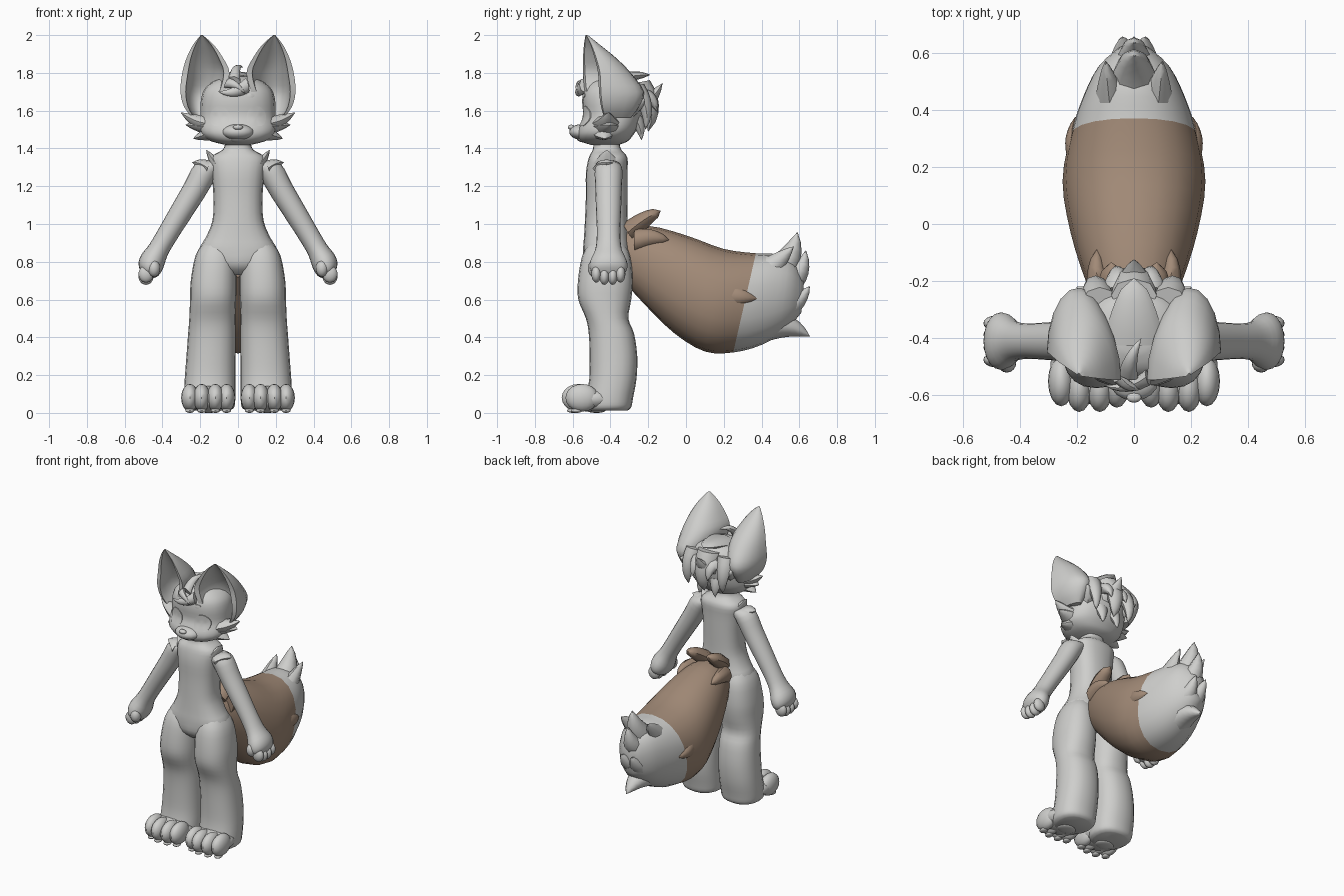
import bpy, bmesh, math
from mathutils import Vector
from mathutils.bvhtree import BVHTree


def material(name, col):
    m = bpy.data.materials.new(name)
    m.diffuse_color = (*col, 1)
    return m


GREY = material("light_grey_fur", (0.62, 0.62, 0.605))
BROWN = material("brown_fur", (0.36, 0.255, 0.185))


def finish(name, bm, mats, mirror=False, angle=40):
    bmesh.ops.recalc_face_normals(bm, faces=bm.faces)
    me = bpy.data.meshes.new(name)
    bm.to_mesh(me)
    bm.free()
    ob = bpy.data.objects.new(name, me)
    bpy.context.collection.objects.link(ob)
    for m in mats:
        me.materials.append(m)
    if mirror:
        ob.modifiers.new("mirror", 'MIRROR')
    bpy.ops.object.select_all(action='DESELECT')
    ob.select_set(True)
    bpy.context.view_layer.objects.active = ob
    bpy.ops.object.shade_smooth_by_angle(angle=math.radians(angle))
    return ob


def smooth_rows(rows, n=3):
    """Catmull-Rom interpolation between rows of section values."""
    out = []
    for i in range(len(rows) - 1):
        p = [rows[max(i - 1, 0)], rows[i], rows[i + 1], rows[min(i + 2, len(rows) - 1)]]
        for k in range(n):
            t = k / n
            out.append([0.5 * (2 * b + (c - a) * t + (2 * a - 5 * b + 4 * c - d) * t * t
                               + (3 * b - a - 3 * c + d) * t ** 3) for a, b, c, d in zip(*p)])
    return out + [list(rows[-1])]


def skin(rings):
    """Bridge closed rings of points and cap both ends."""
    bm = bmesh.new()
    vs = [[bm.verts.new(p) for p in r] for r in rings]
    n = len(vs[0])
    for a, b in zip(vs, vs[1:]):
        for j in range(n):
            bm.faces.new((a[j], a[(j + 1) % n], b[(j + 1) % n], b[j]))
    bm.faces.new(vs[0])
    bm.faces.new(vs[-1])
    return bm


def oval(c, u, v, n=20, e=2.0):
    pts = []
    for i in range(n):
        a = 2 * math.pi * i / n
        ca, sa = math.cos(a), math.sin(a)
        pts.append(Vector(c) + Vector(u) * math.copysign(abs(ca) ** (2 / e), ca)
                   + Vector(v) * math.copysign(abs(sa) ** (2 / e), sa))
    return pts


def column(name, rows, mirror=False, e=2.3):
    """Rows are z, centre x, half width, front y, back y."""
    rings = [oval((x, (f + b) / 2, z), (w, 0, 0), (0, (b - f) / 2, 0), e=e)
             for z, x, w, f, b in smooth_rows(rows)]
    return finish(name, skin(rings), [GREY], mirror)


def blob(name, c, r, mirror=False, mat=GREY):
    bm = bmesh.new()
    bmesh.ops.create_uvsphere(bm, u_segments=16, v_segments=10, radius=1)
    for v in bm.verts:
        v.co = Vector(c) + Vector(v.co[i] * r[i] for i in range(3))
    return finish(name, bm, [mat], mirror)


def tuft(name, base, tip, side, wide, thick, bend=(0, 0, 0), mirror=False, mat=GREY, power=0.75):
    """Pointed lock of fur from base to tip, bulging towards bend."""
    base, tip, bend = Vector(base), Vector(tip), Vector(bend)
    axis = (tip - base).normalized()
    s = Vector(side)
    s = (s - axis * s.dot(axis)).normalized()
    t2 = axis.cross(s)
    rings = []
    for i in range(7):
        t = i / 6
        k = max((1 - t) ** power, 0.02)
        rings.append(oval(base.lerp(tip, t) + bend * 4 * t * (1 - t), s * wide * k, t2 * thick * k, 8))
    return finish(name, skin(rings), [mat], mirror, 50)


# Torso and neck
column("torso", [(0.73, 0, 0.07, -0.49, -0.36), (0.78, 0, 0.15, -0.54, -0.31), (0.86, 0, 0.205, -0.545, -0.295),
                 (0.93, 0, 0.17, -0.54, -0.305), (1.02, 0, 0.135, -0.535, -0.31), (1.15, 0, 0.13, -0.53, -0.31),
                 (1.27, 0, 0.14, -0.53, -0.31), (1.35, 0, 0.145, -0.515, -0.31), (1.39, 0, 0.085, -0.495, -0.34),
                 (1.42, 0, 0.07, -0.49, -0.35), (1.47, 0, 0.07, -0.49, -0.35)], e=2.5)

# Legs
column("leg", [(0.9, 0.115, 0.07, -0.51, -0.33), (0.83, 0.12, 0.106, -0.55, -0.295), (0.7, 0.129, 0.121, -0.572, -0.282),
               (0.6, 0.132, 0.122, -0.57, -0.29), (0.5, 0.136, 0.122, -0.53, -0.305), (0.42, 0.138, 0.126, -0.515, -0.275),
               (0.3, 0.143, 0.13, -0.51, -0.258), (0.18, 0.148, 0.134, -0.512, -0.262), (0.08, 0.15, 0.136, -0.53, -0.28),
               (0.03, 0.15, 0.13, -0.53, -0.29), (0.012, 0.15, 0.105, -0.52, -0.31)], True)

# Feet, toes and paw pads
blob("foot", (0.155, -0.49, 0.075), (0.138, 0.14, 0.07), True)
for i, (x, y) in enumerate([(0.06, -0.555), (0.12, -0.57), (0.192, -0.57), (0.255, -0.55)]):
    blob(f"toe_{i}", (x, y, 0.08), (0.046, 0.088, 0.073), True)
    blob(f"toe_pad_{i}", (x, y - 0.03, 0.012), (0.024, 0.03, 0.012), True)
blob("sole_pad", (0.155, -0.475, 0.014), (0.065, 0.05, 0.014), True)

# Arms: centre x and z, half thickness, half depth along a sloping line
arm_rows = [(0.12, 1.315, 0.045, 0.06), (0.17, 1.285, 0.066, 0.073), (0.23, 1.18, 0.064, 0.07),
            (0.30, 1.065, 0.06, 0.066), (0.37, 0.95, 0.056, 0.062), (0.42, 0.865, 0.056, 0.07),
            (0.455, 0.80, 0.068, 0.098), (0.475, 0.755, 0.06, 0.095), (0.485, 0.725, 0.03, 0.06)]
finish("arm", skin([oval((x, -0.41, z), (w * 0.86, 0, w * 0.51), (0, d, 0))
                    for x, z, w, d in smooth_rows(arm_rows)]), [GREY], True)
for i, y in enumerate((-0.475, -0.432, -0.388, -0.347)):
    blob(f"finger_{i}", (0.487, y, 0.735 - 0.012 * (i in (1, 2))), (0.04, 0.026, 0.045), True)
blob("thumb", (0.445, -0.485, 0.765), (0.033, 0.035, 0.045), True)

# Shoulder fur
tuft("shoulder_tuft_top", (0.12, -0.42, 1.32), (0.168, -0.42, 1.392), (0, 1, 0), 0.07, 0.03, mirror=True)
tuft("shoulder_tuft_outer", (0.16, -0.42, 1.295), (0.242, -0.42, 1.325), (0, 1, 0), 0.075, 0.04, (0, 0, 0.01), True)
tuft("shoulder_tuft_low", (0.18, -0.40, 1.28), (0.225, -0.39, 1.275), (0, 1, 0), 0.06, 0.035, mirror=True)

# Head
head = column("head", [(1.418, 0, 0.06, -0.50, -0.36), (1.437, 0, 0.14, -0.555, -0.31), (1.47, 0, 0.19, -0.575, -0.28),
                       (1.51, 0, 0.205, -0.57, -0.255), (1.57, 0, 0.2, -0.545, -0.235), (1.65, 0, 0.197, -0.55, -0.225),
                       (1.71, 0, 0.18, -0.54, -0.23), (1.755, 0, 0.13, -0.505, -0.255), (1.78, 0, 0.06, -0.45, -0.31)])
blob("muzzle", (0, -0.55, 1.487), (0.085, 0.068, 0.042))
blob("nose", (0, -0.607, 1.512), (0.026, 0.018, 0.014))
blob("chin", (0, -0.53, 1.455), (0.06, 0.05, 0.025))

# Eyes and brows: thin plates laid onto the face
tree = BVHTree.FromPolygons([v.co for v in head.data.vertices], [p.vertices[:] for p in head.data.polygons])


def face_plate(name, cx, cz, w, h, flat):
    bm = bmesh.new()

    def put(x, z, lift):
        hit = tree.ray_cast(Vector((x, -2, z)), Vector((0, 1, 0)))[0]
        return bm.verts.new((x, hit.y - lift, z))
    mid = put(cx, cz, 0.006)
    loops = []
    for k, lift in ((0.5, 0.006), (1, 0.005), (1, -0.01)):
        loops.append([put(cx + w * k * math.cos(a), cz + h * k * max(math.sin(a), -flat), lift)
                      for a in (2 * math.pi * i / 20 for i in range(20))])
    for j in range(20):
        m = (j + 1) % 20
        bm.faces.new((mid, loops[0][j], loops[0][m]))
        for a, b in zip(loops, loops[1:]):
            bm.faces.new((a[j], b[j], b[m], a[m]))
    finish(name, bm, [GREY], True)


face_plate("eye", 0.097, 1.565, 0.052, 0.06, 0.75)
face_plate("brow", 0.068, 1.68, 0.02, 0.011, 1)

# Cheek fur
tuft("cheek_tuft_upper", (0.15, -0.42, 1.53), (0.302, -0.41, 1.59), (0, 1, 0), 0.085, 0.055, (0, 0, -0.012), True)
tuft("cheek_tuft_middle", (0.15, -0.42, 1.515), (0.278, -0.40, 1.525), (0, 1, 0), 0.085, 0.05, mirror=True)
tuft("cheek_tuft_lower", (0.12, -0.44, 1.49), (0.237, -0.43, 1.452), (0, 1, 0), 0.085, 0.05, mirror=True)

# Hollow ears: z, inner x, outer x, front y, back y
ear_rows = [(1.56, 0.15, 0.24, -0.46, -0.30), (1.62, 0.11, 0.285, -0.505, -0.262), (1.7, 0.07, 0.305, -0.535, -0.24),
            (1.8, 0.045, 0.295, -0.545, -0.31), (1.88, 0.08, 0.272, -0.545, -0.385), (1.95, 0.13, 0.237, -0.54, -0.465),
            (2.0, 0.187, 0.197, -0.532, -0.52)]
rings = []
for z, xi, xo, yf, yb in smooth_rows(ear_rows):
    ring = []
    for k, depth, order in ((1, 1, range(11)), (0.76, 0.62, range(10, -1, -1))):
        for i in order:
            a = math.pi * i / 10
            c = math.cos(a) * k
            shear = 0.09 * (c + 1) / 2 * (xo - xi) / 0.25
            ring.append(((xi + xo) / 2 + c * (xo - xi) / 2,
                         yf + shear + (yb - yf - shear * 0.6) * depth * math.sin(a), z))
    rings.append(ring)
finish("ear", skin(rings), [GREY], True)

# Front hair locks
tuft("forelock_low", (0.05, -0.535, 1.735), (-0.105, -0.565, 1.70), (0, 0, 1), 0.04, 0.03, (0, -0.02, -0.02))
tuft("forelock_high", (-0.06, -0.53, 1.745), (0.04, -0.57, 1.69), (0, 0, 1), 0.03, 0.025, (0, -0.02, 0.015))
tuft("crown_lock", (-0.02, -0.53, 1.755), (0.025, -0.40, 1.83), (1, 0, 0), 0.035, 0.03, (-0.01, 0, 0.03))

# Back hair
tuft("crown_ridge", (0, -0.42, 1.75), (0, -0.19, 1.79), (1, 0, 0), 0.11, 0.04, (0, 0, 0.01), power=0.5)
tuft("back_lock_centre", (0, -0.25, 1.75), (0, -0.20, 1.49), (1, 0, 0), 0.08, 0.06, (0, 0.04, 0), power=0.5)
tuft("back_lock_spike", (0, -0.26, 1.64), (0, -0.125, 1.745), (1, 0, 0), 0.085, 0.06, (0, 0.01, -0.02))
tuft("back_lock_mid", (0.055, -0.25, 1.68), (0.06, -0.15, 1.59), (1, 0, 0), 0.06, 0.05, (0, 0.02, 0.02), True)
tuft("back_lock_side", (0.12, -0.27, 1.73), (0.13, -0.215, 1.50), (1, 0, 0), 0.06, 0.05, (0.01, 0.03, 0), True, power=0.6)
tuft("back_lock_outer", (0.13, -0.30, 1.62), (0.2, -0.22, 1.66), (0, 0, 1), 0.06, 0.05, (0, 0.01, 0), True)
tuft("nape_lock", (0.05, -0.27, 1.56), (0.06, -0.235, 1.445), (1, 0, 0), 0.05, 0.04, (0, 0.01, 0), True)

# Tail: top y, top z, bottom y, bottom z, half width
tail_rows = [(-0.35, 0.96, -0.35, 0.72, 0.10), (-0.2, 0.99, -0.22, 0.575, 0.165), (0, 0.94, -0.06, 0.42, 0.222),
             (0.2, 0.868, 0.1, 0.325, 0.25), (0.37, 0.845, 0.25, 0.32, 0.222), (0.48, 0.84, 0.4, 0.36, 0.18),
             (0.57, 0.80, 0.53, 0.44, 0.125), (0.625, 0.70, 0.61, 0.53, 0.05)]
rows = smooth_rows(tail_rows)
bm = skin([oval((0, (a + c) / 2, (b + d) / 2), (w, 0, 0), (0, (a - c) / 2, (b - d) / 2), e=2.2)
           for a, b, c, d, w in rows])
for f in bm.faces:  # pale tip behind the slanted colour line
    p = f.calc_center_median()
    f.material_index = int(p.y > 0.25 + (p.z - 0.32) * 0.229)
finish("tail", bm, [BROWN, GREY])

# Tail tip fur
tuft("tip_tuft_top", (0, 0.46, 0.72), (0, 0.59, 0.955), (1, 0, 0), 0.10, 0.10, (0, 0.03, 0))
tuft("tip_tuft_top_side", (0.08, 0.42, 0.74), (0.1, 0.57, 0.88), (1, 0, 0), 0.06, 0.075, mirror=True)
tuft("tip_tuft_back", (0, 0.52, 0.68), (0, 0.635, 0.86), (1, 0, 0), 0.08, 0.08, (0, 0.03, -0.01))
tuft("tip_tuft_middle", (0.03, 0.52, 0.56), (0.04, 0.655, 0.67), (1, 0, 0), 0.07, 0.07, (0, 0.015, -0.01), True)
tuft("tip_tuft_low", (0, 0.45, 0.46), (0, 0.655, 0.405), (1, 0, 0), 0.10, 0.085, (0, 0.01, 0.02))

# Tail side barbs and root fur
tuft("tail_side_barb", (0.2, 0.24, 0.62), (0.205, 0.375, 0.605), (0, 0, 1), 0.06, 0.035, (0.015, 0, 0), True, BROWN)
tuft("tail_root_top", (0.05, -0.30, 0.96), (0.08, -0.135, 1.07), (1, 0, 0), 0.07, 0.055, (0.01, 0, 0.01), True, BROWN, 0.4)
tuft("tail_root_side", (0.11, -0.27, 0.91), (0.13, -0.09, 0.915), (0, 0, 1), 0.06, 0.05, (0.01, 0, 0.015), True, BROWN, 0.5)
